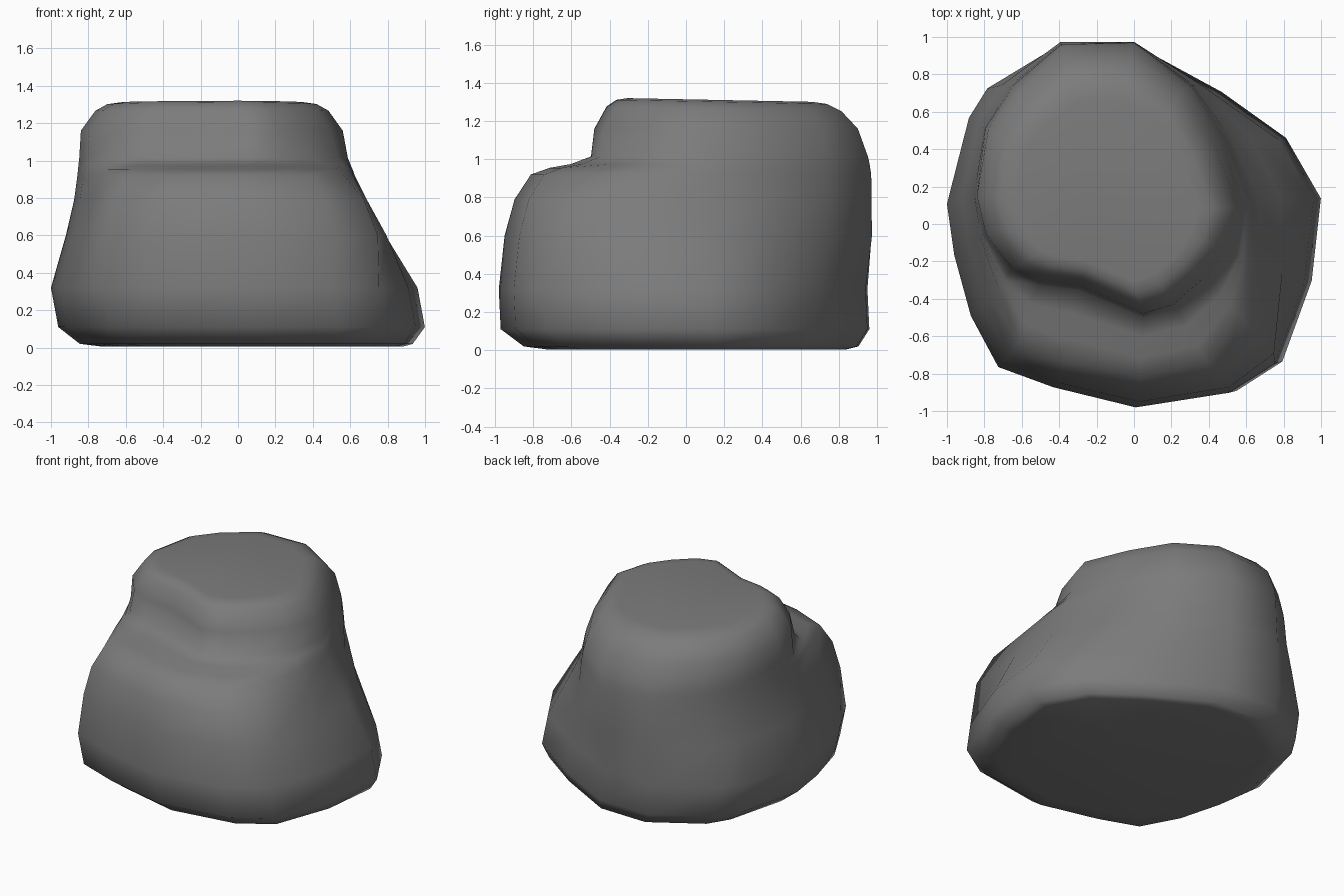
import bpy, bmesh

if "Cube" in bpy.data.objects:
    bpy.data.objects.remove(bpy.data.objects["Cube"])

# Horizontal outlines of the boulder, starting at the right side
base = [(1, .15), (.95, -.3), (.79, -.74), (.54, -.9), (.03, -.98), (-.42, -.87),
        (-.72, -.76), (-.87, -.48), (-.96, -.15), (-1, .13), (-.88, .6), (-.78, .76),
        (-.4, .99), (0, .98), (.46, .73), (.81, .48)][::-1]
shelf = [(.63, .1), (.63, -.2), (.58, -.5), (.4, -.76), (.03, -.83), (-.36, -.76),
         (-.62, -.65), (-.73, -.36), (-.83, -.06), (-.86, .15), (-.8, .51), (-.66, .73),
         (-.39, .96), (0, .97), (.31, .74), (.5, .44)][::-1]
neck = [(.56, .08), (.49, -.14), (.37, -.29), (.21, -.43), (.05, -.48), (-.29, -.33),
        (-.5, -.3), (-.65, -.24), (-.79, -.06), (-.84, .15), (-.78, .5), (-.63, .7),
        (-.38, .89), (-.02, .9), (.26, .72), (.43, .42)][::-1]


def blend(a, b, side, front, back):
    """Mix two outlines, with different amounts at the front, sides and back."""
    out = []
    for p, q in zip(a, b):
        wf = min(1, max(0, (-p[1] - .2) / .5))
        wb = min(1, max(0, p[1] / .5))
        t = side + (front - side) * wf + (back - side) * wb
        out.append((p[0] + (q[0] - p[0]) * t, p[1] + (q[1] - p[1]) * t))
    return out


def shrink(ring, s, cx, cy):
    return [(cx + (x - cx) * s, cy + (y - cy) * s) for x, y in ring]


# Stacked rings: bevelled foot, tapering flank, front shelf, crown
levels = [
    (.005, shrink(base, .80, .4, .25)),
    (.02, shrink(base, .89, .4, .2)),
    (.11, shrink(base, .98, .95, -.5)),
    (.32, shrink(base, .98, -1, -1)),
    (.60, blend(base, shelf, .56, .2, .6)),
    (.79, blend(base, shelf, .88, .55, .9)),
    (.92, blend(shelf, neck, .1, .05, 0)),
    (.955, blend(shelf, neck, .3, .33, .08)),
    (.975, blend(shelf, neck, .45, .65, .12)),
    (1.015, blend(shelf, neck, .7, .95, .25)),
    (1.16, neck),
    (1.275, shrink(neck, .89, -.14, .11)),
    (1.31, shrink(neck, .80, -.14, .1)),
    (1.32, shrink(neck, .70, -.14, .1)),
]

bm = bmesh.new()
# The crown dips slightly towards the back
rings = [[bm.verts.new((x, y, z - (.02 * (y + .3) if z > 1.2 else 0))) for x, y in ring]
         for z, ring in levels]
n = len(base)
for low, high in zip(rings, rings[1:]):
    for i in range(n):
        j = (i + 1) % n
        bm.faces.new((low[i], low[j], high[j], high[i]))
bm.faces.new(rings[0][::-1])
bm.faces.new(rings[-1])
bmesh.ops.recalc_face_normals(bm, faces=bm.faces)
for f in bm.faces:
    f.smooth = True

mesh = bpy.data.meshes.new("boulder")
bm.to_mesh(mesh)
bm.free()
boulder = bpy.data.objects.new("boulder", mesh)
bpy.context.collection.objects.link(boulder)

# Dark grey stone
stone = bpy.data.materials.new("stone")
stone.diffuse_color = (.2, .2, .2, 1)
stone.use_nodes = True
stone.node_tree.nodes["Principled BSDF"].inputs["Base Color"].default_value = stone.diffuse_color
mesh.materials.append(stone)
